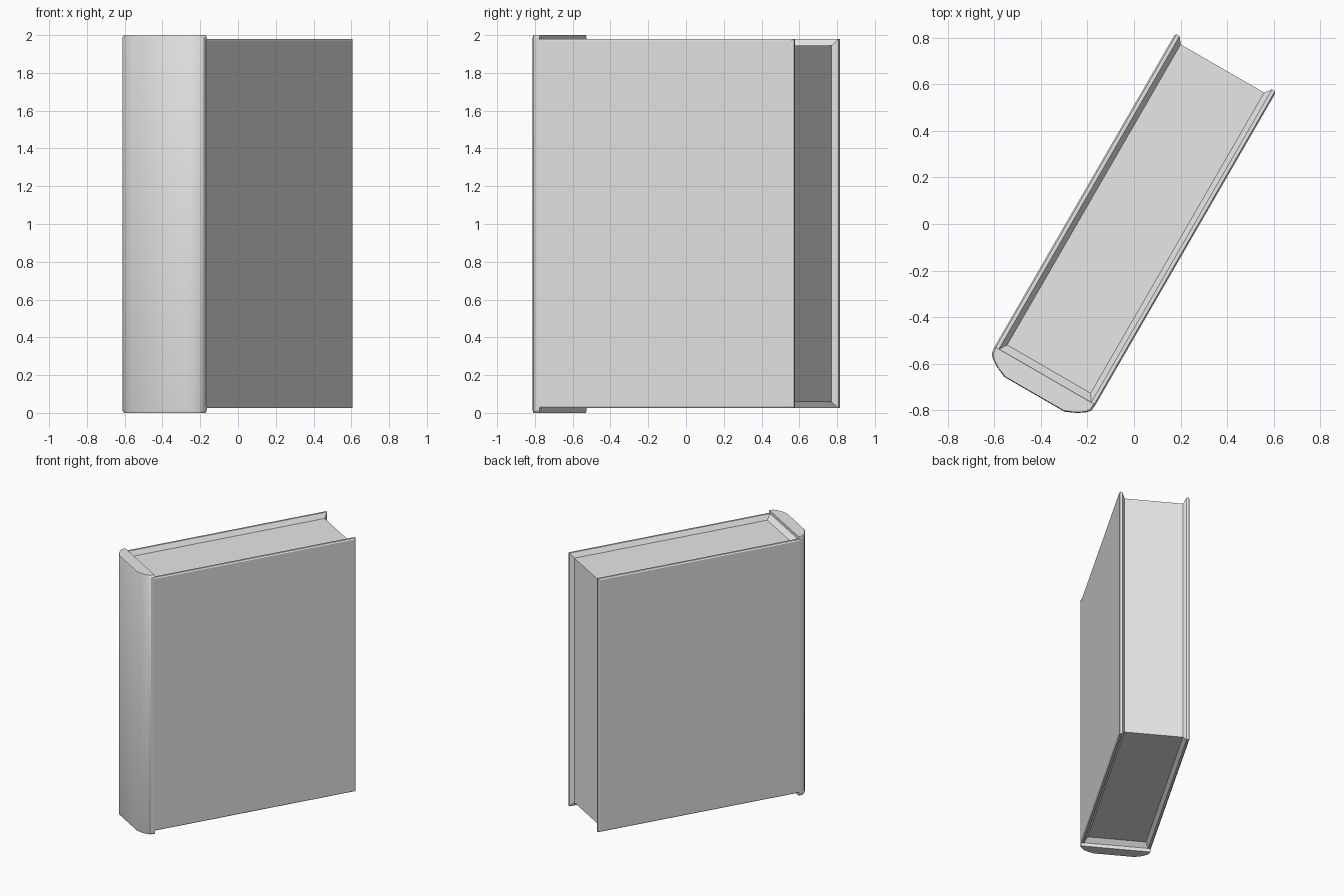
import bpy, bmesh, math
from mathutils import Matrix

cube = bpy.data.objects.get("Cube")
if cube:
    bpy.data.objects.remove(cube, do_unlink=True)

grey = bpy.data.materials.new("plain grey")
grey.use_nodes = True
colour = (0.8, 0.8, 0.8, 1)
grey.diffuse_color = colour
grey.node_tree.nodes["Principled BSDF"].inputs["Base Color"].default_value = colour

# The whole book stands turned about the vertical axis
PLACE = Matrix.Rotation(math.radians(-30), 4, "Z") @ Matrix.Translation((-0.005, 0, 0))


def loft(name, rings):
    """Join matching point rings into a closed solid."""
    bm = bmesh.new()
    loops = [[bm.verts.new(PLACE @ Matrix.Translation(p).translation) for p in r] for r in rings]
    n = len(loops[0])
    for a, b in zip(loops, loops[1:]):
        for i in range(n):
            j = (i + 1) % n
            bm.faces.new((a[i], a[j], b[j], b[i]))
    bm.faces.new(loops[0][::-1])
    bm.faces.new(loops[-1])
    bmesh.ops.recalc_face_normals(bm, faces=bm.faces)
    mesh = bpy.data.meshes.new(name)
    bm.to_mesh(mesh)
    bm.free()
    mesh.materials.append(grey)
    obj = bpy.data.objects.new(name, mesh)
    bpy.context.collection.objects.link(obj)
    bpy.ops.object.select_all(action="DESELECT")
    obj.select_set(True)
    bpy.context.view_layer.objects.active = obj
    bpy.ops.object.shade_smooth_by_angle(angle=math.radians(30))
    return obj


def rect_yz(x, y0, y1, z0, z1):
    return [(x, y0, z0), (x, y1, z0), (x, y1, z1), (x, y0, z1)]


def rect_xz(y, half, z0, z1):
    return [(-half, y, z0), (half, y, z0), (half, y, z1), (-half, y, z1)]


# Covers: softened outer edge, thin rim, inner face sloping in to the pages
for name, s in (("left_cover", 1), ("right_cover", -1)):
    loft(name, [
        rect_yz(s * 0.250, -0.765, 0.787, 0.034, 1.971),
        rect_yz(s * 0.244, -0.765, 0.797, 0.025, 1.980),
        rect_yz(s * 0.229, -0.765, 0.797, 0.025, 1.980),
        rect_yz(s * 0.207, -0.765, 0.768, 0.058, 1.945),
    ])

# Page block
loft("pages", [rect_xz(y, 0.209, 0.058, 1.945) for y in (-0.74, 0.768)])

# Rounded spine, slightly taller than the covers, with softened ends
half = [(0.250, -0.755), (0.247, -0.785), (0.232, -0.803), (0.197, -0.826), (0.150, -0.847)]
profile = half + [(-x, y) for x, y in reversed(half)]


def spine_ring(z, inset):
    k = 1 - inset / 0.25
    return [(x * k, max(y, -0.847 + inset * 0.4), z) for x, y in profile]


loft("spine", [spine_ring(z, i) for z, i in ((0, 0.008), (0.012, 0), (1.988, 0), (2, 0.008))])

# Sloped lining between the spine and the pages
loft("spine_lining", [
    rect_xz(-0.765, 0.235, 0.025, 1.980),
    rect_xz(-0.757, 0.235, 0.025, 1.980),
    rect_xz(-0.722, 0.209, 0.058, 1.945),
])
